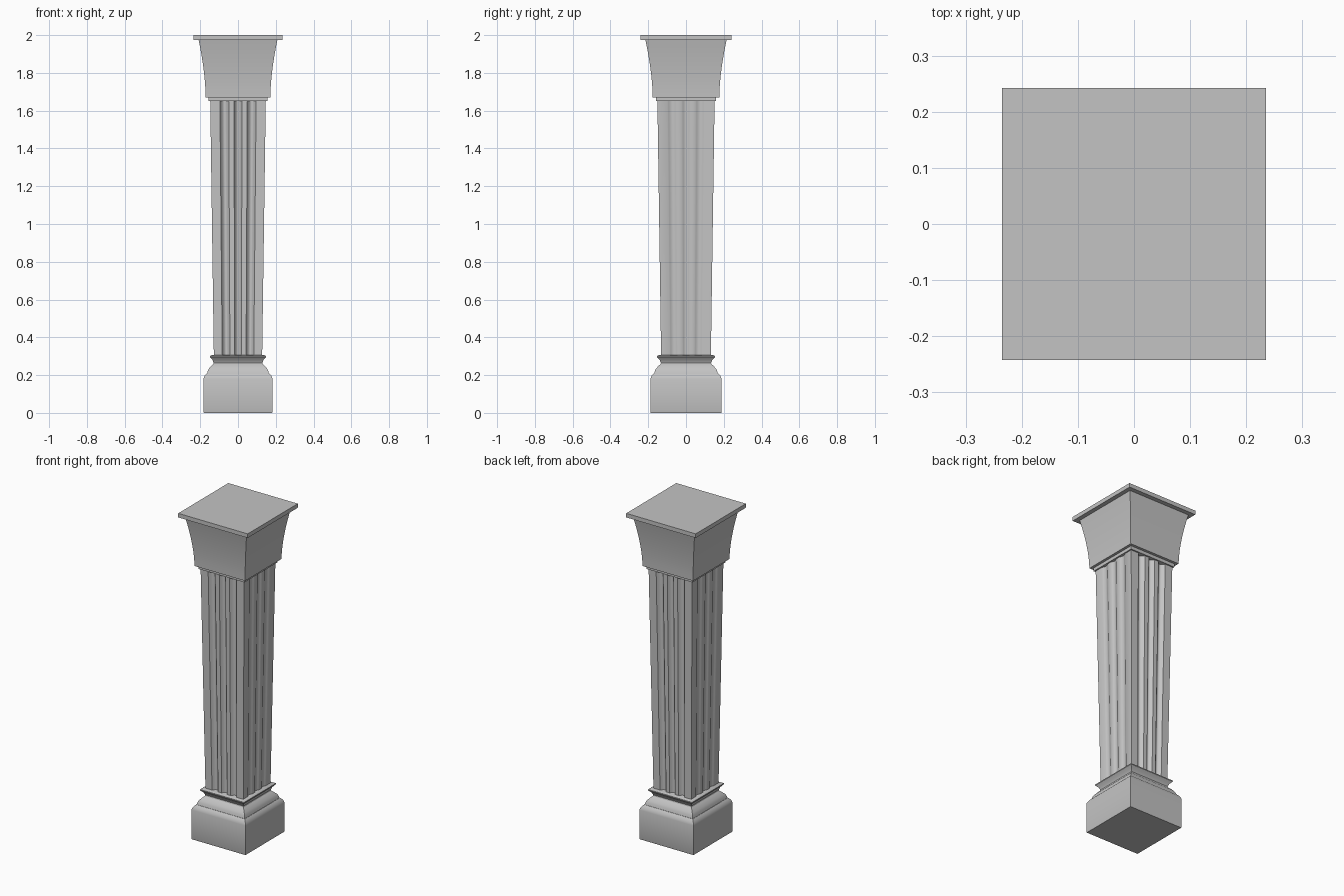
import bpy, bmesh, math

cube = bpy.data.objects.get("Cube")
if cube:
    bpy.data.objects.remove(cube, do_unlink=True)

DEPTH_RATIO = 1.03  # the column is slightly deeper than wide

stone = bpy.data.materials.new("grey stone")
stone.use_nodes = True
colour = (0.55, 0.55, 0.55, 1)
stone.diffuse_color = colour
stone.node_tree.nodes["Principled BSDF"].inputs["Base Color"].default_value = colour


def loft(name, rings, angle=30):
    """Skin a stack of equal-length closed rings and cap both ends."""
    bm = bmesh.new()
    loops = [[bm.verts.new(p) for p in ring] for ring in rings]
    n = len(loops[0])
    for low, high in zip(loops, loops[1:]):
        for i in range(n):
            j = (i + 1) % n
            bm.faces.new((low[i], low[j], high[j], high[i]))
    bm.faces.new(loops[0][::-1])
    bm.faces.new(loops[-1])
    bmesh.ops.recalc_face_normals(bm, faces=bm.faces)
    mesh = bpy.data.meshes.new(name)
    bm.to_mesh(mesh)
    bm.free()
    mesh.materials.append(stone)
    obj = bpy.data.objects.new(name, mesh)
    bpy.context.collection.objects.link(obj)
    bpy.ops.object.select_all(action="DESELECT")
    obj.select_set(True)
    bpy.context.view_layer.objects.active = obj
    bpy.ops.object.shade_smooth_by_angle(angle=math.radians(angle))
    return obj


def square_part(name, profile):
    """Square moulding from (half width, height) pairs."""
    corners = ((-1, -1), (1, -1), (1, 1), (-1, 1))
    return loft(name, [[(x * w, y * w * DEPTH_RATIO, z) for x, y in corners]
                       for w, z in profile])


# Plinth with rounded shoulder
square_part("plinth", [(0.181, 0), (0.183, 0.006), (0.183, 0.18), (0.179, 0.192),
                       (0.172, 0.203), (0.165, 0.21)])

# Base moulding: cove below, flared lip above
square_part("base_moulding", [(0.163, 0.21), (0.159, 0.225), (0.152, 0.237),
                              (0.138, 0.252), (0.131, 0.258), (0.129, 0.265),
                              (0.135, 0.28), (0.149, 0.295), (0.149, 0.301),
                              (0.139, 0.306)])

# Shaft outline: three flutes per side, deep at front and back, shallow at the sides
HALF = 0.147
FLUTES = ((-0.096, -0.049), (-0.021, 0.021), (0.049, 0.096))
STEPS = 8


def fluted_side(depth):
    """Points (along, outward) of one side, from its first corner."""
    points = [(-HALF, HALF)]
    for start, end in FLUTES:
        for k in range(STEPS + 1):
            t = k / STEPS
            points.append((start + (end - start) * t,
                           HALF - depth * math.sin(math.pi * t)))
    return points


outline = []
for side in range(4):
    c, s = ((1, 0), (0, 1), (-1, 0), (0, -1))[side]
    for a, out in fluted_side(0.02 if side % 2 == 0 else 0.009):
        outline.append((a * c + out * s, (a * s - out * c) * DEPTH_RATIO))

loft("fluted_shaft", [[(x * k, y * k, z) for x, y in outline]
                      for k, z in ((0.87, 0.3), (1, 1.655))], angle=35)

# Neck band under the capital
square_part("neck_band", [(0.155, 1.65), (0.155, 1.672)])

# Capital bell, flaring in a concave curve
bell = [(0.171 + 0.038 * (i / 8) ** 1.7, 1.67 + 0.307 * i / 8) for i in range(9)]
square_part("capital_bell", bell)

# Top slab
square_part("top_slab", [(0.235, 1.975), (0.235, 2.0)])
